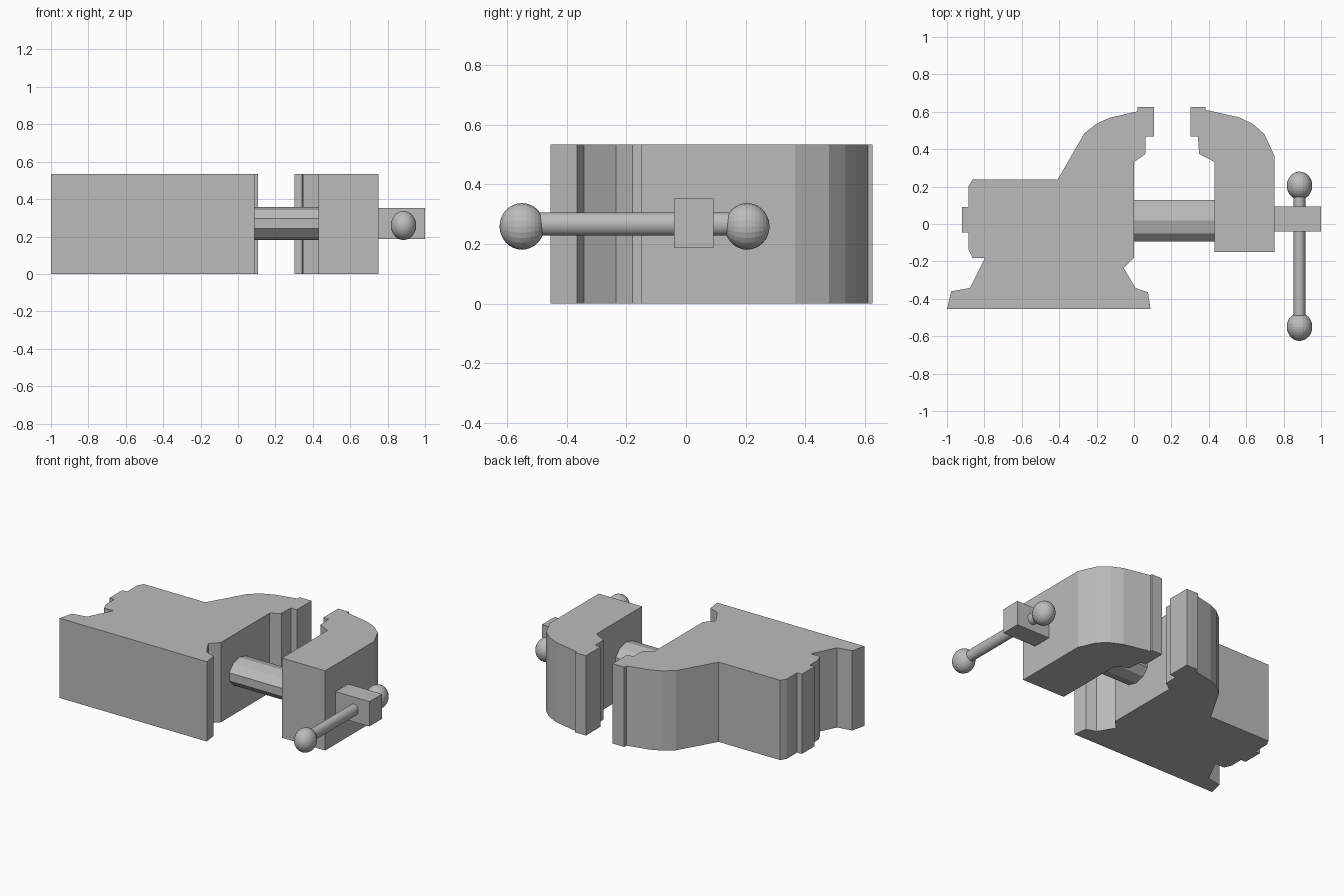
import bpy, bmesh, math
from mathutils import Matrix

if "Cube" in bpy.data.objects:
    bpy.data.objects.remove(bpy.data.objects["Cube"])

steel = bpy.data.materials.new("grey_steel")
steel.diffuse_color = (0.5, 0.5, 0.5, 1)
steel.use_nodes = True
steel.node_tree.nodes["Principled BSDF"].inputs["Base Color"].default_value = steel.diffuse_color
HEIGHT = 0.533


def finish(name, bm):
    bmesh.ops.recalc_face_normals(bm, faces=bm.faces)
    mesh = bpy.data.meshes.new(name)
    bm.to_mesh(mesh)
    bm.free()
    mesh.materials.append(steel)
    ob = bpy.data.objects.new(name, mesh)
    bpy.context.collection.objects.link(ob)
    return ob


def extrude_profile(name, pts):
    bm = bmesh.new()
    face = bm.faces.new([bm.verts.new((x, y, 0)) for x, y in pts])
    top = bmesh.ops.extrude_face_region(bm, geom=[face])["geom"]
    verts = [g for g in top if isinstance(g, bmesh.types.BMVert)]
    bmesh.ops.translate(bm, verts=verts, vec=(0, 0, HEIGHT))
    if face.is_valid is False or len(bm.faces) < len(pts) + 2:
        bm.faces.new([v for v in bm.verts if v.co.z < 1e-6])
    return finish(name, bm)


def rod(name, axis, start, end, centre, radii, sides):
    """Elliptical cylinder along x or y; radii and centre are the other two axes."""
    bm = bmesh.new()
    bmesh.ops.create_cone(bm, cap_ends=True, segments=sides, radius1=1, radius2=1, depth=end - start)
    mid = (start + end) / 2
    for v in bm.verts:
        a, b, t = v.co.x * radii[0] + centre[0], v.co.y * radii[1] + centre[1], v.co.z + mid
        v.co = (t, a, b) if axis == "x" else (a, t, b)
    return finish(name, bm)


def ball(name, loc, radii):
    bm = bmesh.new()
    bmesh.ops.create_uvsphere(bm, u_segments=24, v_segments=16, radius=1)
    m = Matrix.Translation(loc) @ Matrix.Diagonal((*radii, 1)) @ Matrix.Rotation(math.pi / 2, 4, "X")
    bmesh.ops.transform(bm, matrix=m, verts=bm.verts)
    return finish(name, bm)


def box(name, lo, hi):
    bm = bmesh.new()
    bmesh.ops.create_cube(bm, size=1)
    for v in bm.verts:
        v.co = [lo[i] if v.co[i] < 0 else hi[i] for i in range(3)]
    return finish(name, bm)


# Fixed jaw with body and base
extrude_profile("fixed_jaw_body", [
    (0.02, 0.625), (0.107, 0.625), (0.107, 0.468), (0.063, 0.468), (0.06, 0.373),
    (0, 0.332), (0, -0.18), (-0.055, -0.235), (0.008, -0.342), (0.075, -0.365),
    (0.088, -0.455), (-1, -0.455), (-0.977, -0.36), (-0.877, -0.342), (-0.797, -0.182),
    (-0.863, -0.182), (-0.885, -0.135), (-0.885, -0.045), (-0.92, -0.045), (-0.92, 0.09),
    (-0.885, 0.09), (-0.885, 0.2), (-0.863, 0.238), (-0.408, 0.238), (-0.265, 0.485),
    (-0.2, 0.537), (-0.13, 0.568), (0.018, 0.602)])

# Sliding jaw
extrude_profile("sliding_jaw", [
    (0.303, 0.625), (0.382, 0.625), (0.382, 0.61), (0.563, 0.57), (0.635, 0.535),
    (0.698, 0.48), (0.75, 0.365), (0.75, -0.15), (0.43, -0.15), (0.43, 0.332),
    (0.348, 0.375), (0.342, 0.468), (0.303, 0.468)])

# Screw between the jaws and its outer block
rod("screw", "x", -0.05, 0.45, (0.018, 0.27), (0.116, 0.089), 10)
box("screw_head", (0.74, -0.04, 0.186), (1.0, 0.093, 0.352))

# Handle bar with a knob at each end
bar = rod("handle_bar", "y", -0.55, 0.205, (0.885, 0.267), (0.032, 0.038), 24)
for p in bar.data.polygons:
    p.use_smooth = len(p.vertices) == 4
for side, y in (("front", -0.55), ("back", 0.205)):
    ball(side + "_knob", (0.885, y, 0.259), (0.068, 0.075, 0.078))
